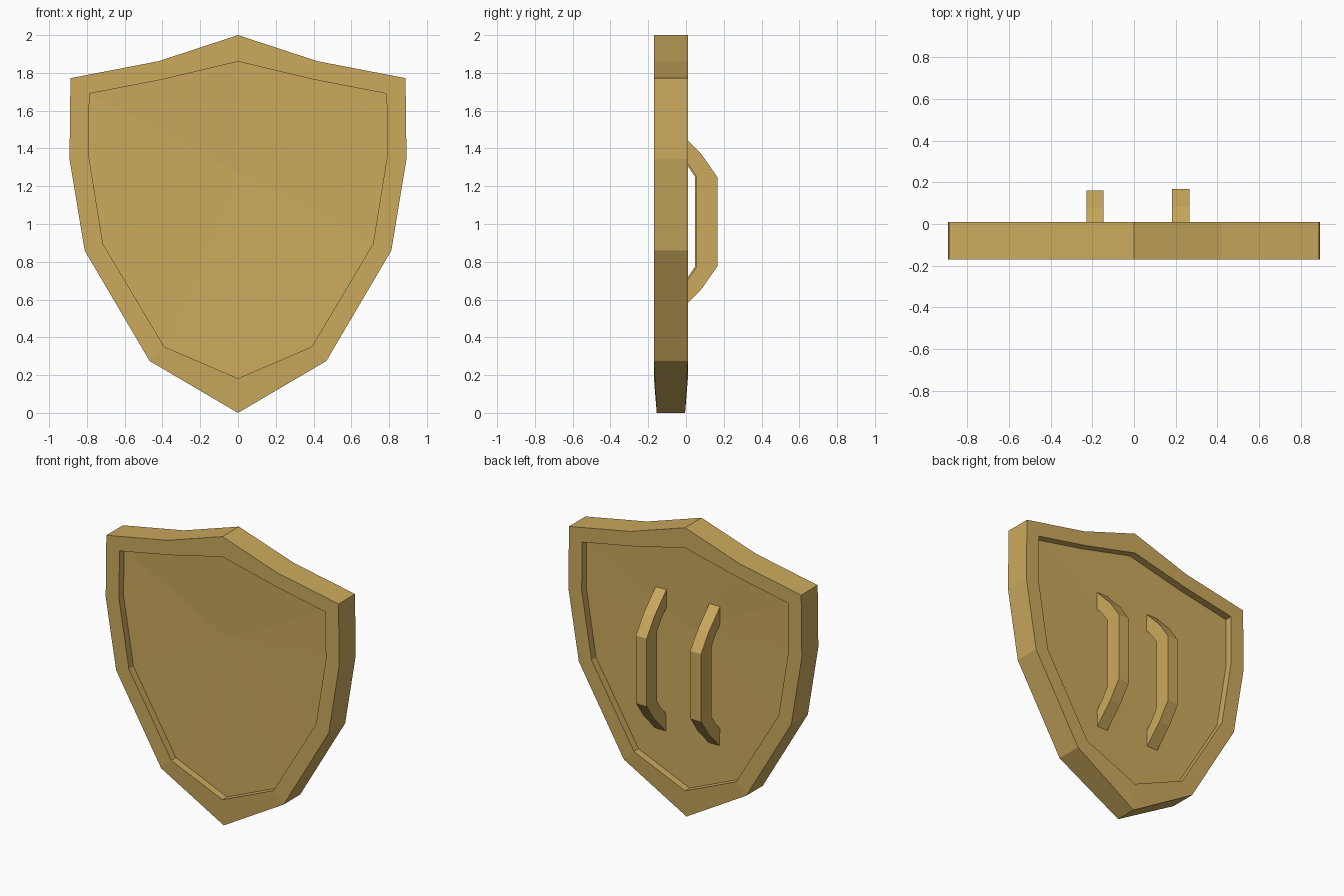
import bpy, bmesh

if "Cube" in bpy.data.objects:
    bpy.data.objects.remove(bpy.data.objects["Cube"])

gold = bpy.data.materials.new("gold")
gold.diffuse_color = (0.60, 0.40, 0.11, 1)
gold.use_nodes = True
gold.node_tree.nodes["Principled BSDF"].inputs["Base Color"].default_value = gold.diffuse_color


def finish(name, bm):
    bmesh.ops.recalc_face_normals(bm, faces=bm.faces)
    me = bpy.data.meshes.new(name)
    bm.to_mesh(me)
    bm.free()
    me.materials.append(gold)
    ob = bpy.data.objects.new(name, me)
    bpy.context.collection.objects.link(ob)
    return ob


def full_outline(half):
    # half runs from the top point to the bottom point; mirror the points between
    return half + [(-x, z) for x, z in reversed(half[1:-1])]


outer = full_outline([(0, 2.0), (0.42, 1.862), (0.887, 1.772), (0.892, 1.345),
                      (0.812, 0.86), (0.468, 0.275), (0, 0)])
inner = full_outline([(0, 1.86), (0.40, 1.765), (0.787, 1.69), (0.79, 1.36),
                      (0.715, 0.895), (0.39, 0.35), (0, 0.183)])

# Rim and the slightly dished panel, as a stack of joined loops
FRONT, BACK = -0.17, 0.01
bm = bmesh.new()


def ring(outline, y, tip=0.0):
    return [bm.verts.new((x, y + (tip if z < 0.01 else 0), z)) for x, z in outline]


panel_front = ring(inner, -0.12)
panel_back = ring(inner, -0.04)
loops = [panel_front, ring(inner, FRONT), ring(outer, FRONT, 0.015),
         ring(outer, BACK, -0.015), ring(inner, BACK), panel_back]
n = len(outer)
for a, b in zip(loops, loops[1:]):
    for i in range(n):
        j = (i + 1) % n
        bm.faces.new((a[i], a[j], b[j], b[i]))
for loop, y in ((panel_front, -0.105), (panel_back, -0.053)):
    centre = bm.verts.new((0, y, 1.27))
    for i in range(n):
        bm.faces.new((loop[i], loop[(i + 1) % n], centre))
finish("shield_body", bm)

# Two grips on the back: (outer y, outer z, inner y, inner z), mirrored about mid height
MID = 1.012
upper = [(-0.06, 1.515, -0.06, 1.395), (0.085, 1.365, 0.005, 1.325), (0.168, 1.245, 0.056, 1.25)]
path = upper + [(a, 2 * MID - b, c, 2 * MID - d) for a, b, c, d in reversed(upper)]


def grip(name, x0, x1, dy):
    bm = bmesh.new()
    rings = []
    for oy, oz, iy, iz in path:
        rings.append([bm.verts.new(p) for p in ((x0, oy + dy, oz), (x1, oy + dy, oz),
                                                (x1, iy + dy, iz), (x0, iy + dy, iz))])
    for a, b in zip(rings, rings[1:]):
        for i in range(4):
            j = (i + 1) % 4
            bm.faces.new((a[i], a[j], b[j], b[i]))
    bm.faces.new(rings[0])
    bm.faces.new(rings[-1])
    finish(name, bm)


grip("left_grip", -0.227, -0.145, -0.008)
grip("right_grip", 0.183, 0.265, 0.0)
